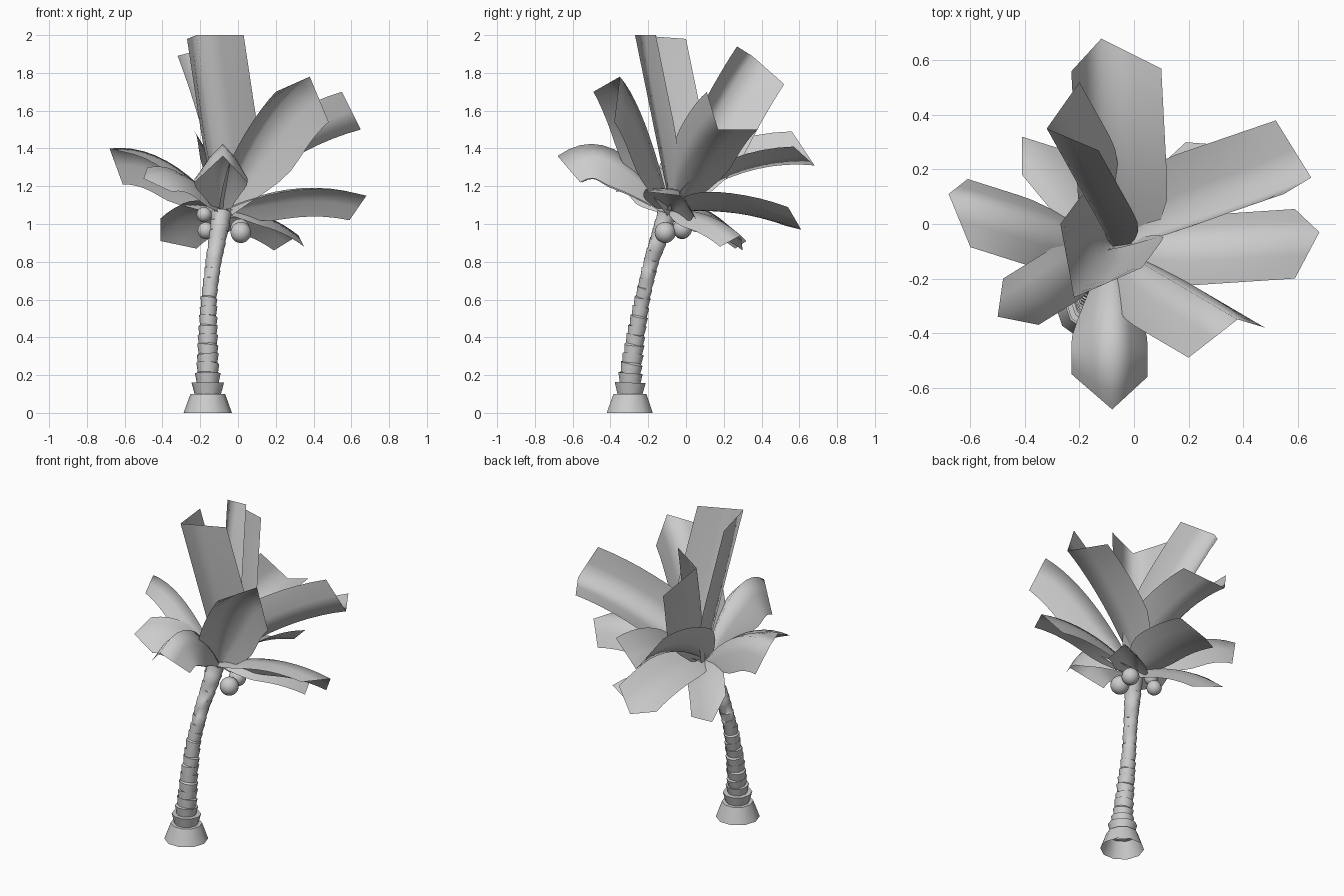
import bpy, bmesh, math
from mathutils import Vector

cube = bpy.data.objects.get("Cube")
if cube:
    bpy.data.objects.remove(cube, do_unlink=True)

mat = bpy.data.materials.new("light grey")
mat.use_nodes = True
GREY = (0.6, 0.6, 0.6, 1)
mat.diffuse_color = GREY
for node in mat.node_tree.nodes:
    if node.type == 'BSDF_PRINCIPLED':
        node.inputs["Base Color"].default_value = GREY
        node.inputs["Roughness"].default_value = 0.8


def finish(bm, name, angle):
    """Turn a bmesh into a shaded object."""
    mesh = bpy.data.meshes.new(name)
    bm.to_mesh(mesh)
    bm.free()
    mesh.materials.append(mat)
    obj = bpy.data.objects.new(name, mesh)
    bpy.context.scene.collection.objects.link(obj)
    bpy.ops.object.select_all(action='DESELECT')
    obj.select_set(True)
    bpy.context.view_layer.objects.active = obj
    bpy.ops.object.shade_smooth_by_angle(angle=math.radians(angle))
    return obj


# Trunk: flared collars stacked along a leaning path, open at the foot
PATH = [Vector(p) for p in ((-.16, -.298, 0), (-.16, -.295, .2), (-.16, -.268, .4),
                            (-.155, -.232, .6), (-.13, -.185, .8), (-.095, -.118, 1.0),
                            (-.085, -.09, 1.1))]


def trunk_point(z):
    for a, b in zip(PATH, PATH[1:]):
        if z <= b.z:
            return a.lerp(b, (z - a.z) / (b.z - a.z))
    return PATH[-1].copy()


def trunk_radius(z):
    if z < .6:
        return .056 - .018 * (z - .15) / .45
    return .038 + .014 * max(0, (z - .75) / .35)


SIDES = 10
collars = [(0, .1, .128, .092), (.1, .16, .07, .086), (.16, .21, .058, .068)]
z = .21
while z < 1.06:
    r = trunk_radius(z)
    collars.append((z, z + .05, r * .99, r * 1.13))
    z += .05

bm = bmesh.new()
previous = None
for n, (z0, z1, r0, r1) in enumerate(collars):
    # each collar leans a little its own way
    lean = Vector((math.cos(n * 2.4), math.sin(n * 2.4), 0)) * (.12 if n > 2 else 0)
    for z, r in ((z0, r0), (z1, r1)):
        centre = trunk_point(z)
        axis = (trunk_point(z + .06) - trunk_point(max(0, z - .06))).normalized()
        axis = (axis + lean).normalized()
        if z < .1:
            axis = Vector((0, 0, 1))
        side = axis.cross(Vector((0, 1, 0))).normalized()
        other = axis.cross(side)
        ring = []
        for i in range(SIDES):
            a = math.tau * i / SIDES
            ring.append(bm.verts.new(centre + (side * math.cos(a) + other * math.sin(a)) * r))
        if previous:
            for i in range(SIDES):
                j = (i + 1) % SIDES
                bm.faces.new((previous[i], previous[j], ring[j], ring[i]))
        previous = ring
bm.faces.new(previous)
bmesh.ops.recalc_face_normals(bm, faces=bm.faces)
finish(bm, "trunk", 40)

# Coconuts hanging under the crown
for n, (x, y, z, r) in enumerate(((-.18, -.06, 1.05, .04), (.015, -.11, .955, .056),
                                  (-.17, -.02, .965, .045), (.01, -.02, .975, .052))):
    bm = bmesh.new()
    bmesh.ops.create_uvsphere(bm, u_segments=14, v_segments=10, radius=r)
    bmesh.ops.translate(bm, verts=bm.verts, vec=(x, y, z))
    finish(bm, f"coconut_{n + 1}", 60)

# Fronds: folded leaves; each has a rib tip, two shoulder corners and an arch height
CROWN = Vector((-.08, -.08, 1.07))
ROWS = 10


def frond(name, tip, left, right, arch):
    tip, left, right = Vector(tip), Vector(left), Vector(right)
    a, b = left - tip, right - tip
    control = CROWN.lerp(tip, .5) + Vector((0, 0, arch))
    end_dir = tip - control
    bulge = (a + b) * -.07
    bm = bmesh.new()
    rows = []
    for k in range(ROWS + 1):
        t = k / ROWS
        rib = CROWN * (1 - t) ** 2 + control * (2 * t * (1 - t)) + tip * t * t
        direction = (control - CROWN).lerp(end_dir, t)
        turn = end_dir.rotation_difference(direction)
        width = .2 + .8 * math.sin(min(1, 2.1 * t) * math.pi / 2)
        puff = bulge * (1 - t ** 4)
        offsets = (a, a * .5 + puff, Vector(), b * .5 + puff, b)
        rows.append([bm.verts.new(rib + (turn @ o) * width) for o in offsets])
    for p, q in zip(rows, rows[1:]):
        for i in range(4):
            bm.faces.new((p[i], p[i + 1], q[i + 1], q[i]))
    bm.normal_update()
    if sum(f.normal.z * f.calc_area() for f in bm.faces) < 0:
        bmesh.ops.reverse_faces(bm, faces=bm.faces)
    finish(bm, name, 120)


frond("back_frond", (-.12, .68, 1.31), (-.23, .56, 1.49), (.1, .57, 1.41), .16)
frond("low_back_frond", (-.03, .61, .97), (-.16, .53, .99), (.1, .54, 1.09), .1)
frond("upper_right_frond", (.65, .17, 1.5), (.52, .38, 1.5), (.55, .11, 1.7), .12)
frond("tall_back_frond", (-.32, .35, 1.89), (-.2, .52, 1.74), (-.13, .27, 1.94), .1)
frond("tallest_frond", (-.22, -.27, 2.0), (-.27, 0, 1.98), (.03, -.16, 2.0), 0)
frond("front_right_frond", (.38, -.35, 1.78), (.2, -.49, 1.7), (.48, -.38, 1.54), .2)
frond("left_frond", (-.68, .11, 1.4), (-.61, .165, 1.21), (-.6, -.085, 1.38), .2)
frond("front_frond", (-.08, -.68, 1.36), (-.23, -.55, 1.22), (.05, -.56, 1.22), .36)
frond("right_frond", (.68, -.03, 1.15), (.59, -.2, 1.17), (.59, .055, 1.02), .14)
frond("front_left_frond", (-.5, -.34, 1.24), (-.35, -.37, 1.17), (-.48, -.2, 1.3), .2)
frond("low_right_frond", (.32, .29, .94), (.19, .3, .86), (.35, .18, .88), .09)
frond("low_left_frond", (-.41, .32, .91), (-.41, .18, 1.03), (-.22, .26, .87), .12)
